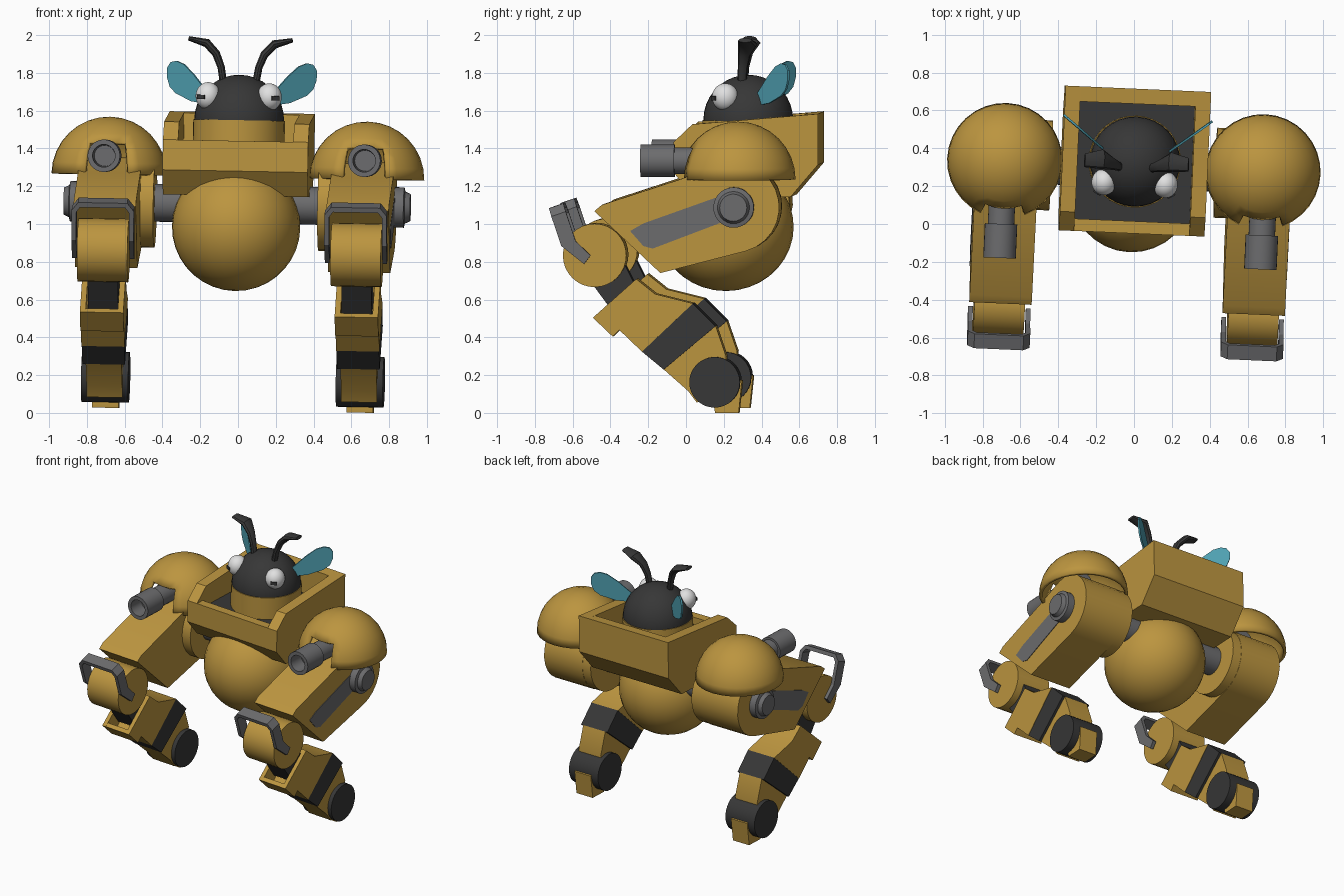
import bpy, bmesh, math
from mathutils import Matrix, Vector

if "Cube" in bpy.data.objects:
    bpy.data.objects.remove(bpy.data.objects["Cube"])


def material(name, r, g, b):
    m = bpy.data.materials.new(name)
    m.diffuse_color = (r, g, b, 1)
    m.use_nodes = True
    m.node_tree.nodes["Principled BSDF"].inputs["Base Color"].default_value = m.diffuse_color
    return m


GOLD = material("gold", 0.50, 0.30, 0.05)
DARK = material("charcoal", 0.038, 0.038, 0.038)
GREY = material("steel_grey", 0.15, 0.15, 0.155)
TEAL = material("teal", 0.08, 0.36, 0.45)
WHITE = material("eye_white", 0.75, 0.75, 0.75)

# Slight lean and turn of the whole machine
PIVOT = Vector((0, 0.3, 1.3))
POSE = (Matrix.Translation(PIVOT) @ Matrix.Rotation(math.radians(-2.5), 4, 'Z')
        @ Matrix.Rotation(math.radians(1.1), 4, 'Y') @ Matrix.Translation(-PIVOT))


def finish(bm, name, mat, pair):
    """Make one centred object, or a right and left pair."""
    bmesh.ops.remove_doubles(bm, verts=bm.verts, dist=1e-5)
    sides = (("right_", 1), ("left_", -1)) if pair else (("", 1),)
    made = []
    for prefix, s in sides:
        part = bm.copy()
        bmesh.ops.transform(part, matrix=POSE @ Matrix.Diagonal((s, 1, 1, 1)), verts=part.verts)
        bmesh.ops.recalc_face_normals(part, faces=part.faces)
        me = bpy.data.meshes.new(prefix + name)
        part.to_mesh(me)
        part.free()
        me.materials.append(mat)
        me.polygons.foreach_set("use_smooth", [True] * len(me.polygons))
        me.set_sharp_from_angle(angle=math.radians(32))
        ob = bpy.data.objects.new(prefix + name, me)
        bpy.context.collection.objects.link(ob)
        made.append(ob)
    bm.free()
    return made


def solid(name, pts, vec, mat, pair=True):
    """Extrude a 3D polygon along a vector."""
    bm = bmesh.new()
    a = [bm.verts.new(p) for p in pts]
    b = [bm.verts.new(Vector(p) + Vector(vec)) for p in pts]
    bm.faces.new(a)
    bm.faces.new(b[::-1])
    n = len(a)
    for i in range(n):
        j = (i + 1) % n
        bm.faces.new((a[i], b[i], b[j], a[j]))
    return finish(bm, name, mat, pair)


def prism(name, yz, x0, x1, mat, pair=True, shift=(0, 0)):
    """Side profile extruded across x."""
    pts = [(x0, y + shift[0], z + shift[1]) for y, z in yz]
    return solid(name, pts, (x1 - x0, 0, 0), mat, pair)


def loft(name, rings, mat, pair):
    bm = bmesh.new()
    rows = [[bm.verts.new(p) for p in ring] for ring in rings]
    n = len(rows[0])
    for a, b in zip(rows, rows[1:]):
        for i in range(n):
            j = (i + 1) % n
            bm.faces.new((a[i], a[j], b[j], b[i]))
    bm.faces.new(rows[0])
    bm.faces.new(rows[-1])
    return finish(bm, name, mat, pair)


def turned(name, profile, centre, axis, mat, pair=True, seg=28):
    """Round part from (distance along axis, radius) points."""
    rings = []
    for t, r in profile:
        ring = []
        for i in range(seg):
            a = math.tau * i / seg
            c, s = r * math.cos(a), r * math.sin(a)
            off = {'x': (t, c, s), 'y': (c, t, s), 'z': (c, s, t)}[axis]
            ring.append(Vector(centre) + Vector(off))
        rings.append(ring)
    return loft(name, rings, mat, pair)


def ball(name, centre, radii, mat, pair=False):
    bm = bmesh.new()
    bmesh.ops.create_uvsphere(bm, u_segments=32, v_segments=18, radius=1)
    bmesh.ops.transform(bm, verts=bm.verts,
                        matrix=Matrix.Translation(centre) @ Matrix.Diagonal((*radii, 1)))
    return finish(bm, name, mat, pair)


# Belly and open cockpit tub
ball("belly", (0, 0.21, 0.985), (0.34, 0.36, 0.34), GOLD)
prism("tub_base", [(-0.05, 1.28), (0.06, 1.15), (0.57, 1.15), (0.715, 1.32), (0.715, 1.38),
                   (-0.05, 1.38)], -0.385, 0.385, GOLD, False)
prism("tub_side_wall", [(-0.05, 1.38), (-0.05, 1.44), (0.05, 1.535), (0.715, 1.59),
                        (0.715, 1.38)], 0.305, 0.385, GOLD)
prism("tub_front_wall", [(-0.05, 1.38), (-0.05, 1.44), (0.015, 1.44), (0.015, 1.38)],
      -0.305, 0.305, GOLD, False)
prism("tub_back_wall", [(0.635, 1.38), (0.635, 1.583), (0.715, 1.59), (0.715, 1.38)],
      -0.305, 0.305, GOLD, False)
prism("tub_floor", [(0.015, 1.378), (0.635, 1.378), (0.635, 1.387), (0.015, 1.387)],
      -0.305, 0.305, DARK, False)

# Head, collar, eyes
ball("head", (0, 0.33, 1.55), (0.238, 0.238, 0.24), DARK)
turned("collar", [(1.38, 0.243), (1.55, 0.243)], (0, 0.33, 0), 'z', GOLD, False, 36)
ball("eye", (0.162, 0.215, 1.675), (0.066, 0.07, 0.073), WHITE, True)
look = Vector((0.5, -0.86, -0.08)).normalized()
across = look.cross(Vector((0, 0, 1))).normalized()
mid = Vector((0.162, 0.215, 1.675)) + look * 0.066
up = Vector((0, 0, 0.011))
solid("pupil", [mid - across * 0.022 - up, mid + across * 0.022 - up,
                mid + across * 0.022 + up, mid - across * 0.022 + up], look * 0.008, DARK)

# Antennae: flattened tubes that widen to the tip
path = [(0.085, 0.30, 1.74), (0.10, 0.305, 1.83), (0.128, 0.315, 1.90),
        (0.18, 0.335, 1.955), (0.275, 0.325, 1.978)]
rings = []
for i, p in enumerate(path):
    d = Vector(path[min(i + 1, 4)]) - Vector(path[max(i - 1, 0)])
    side = Vector((d.z, 0, -d.x)).normalized()
    wide, thin = [(0.024, 0.02), (0.026, 0.02), (0.034, 0.022), (0.052, 0.024), (0.036, 0.012)][i]
    rings.append([Vector(p) + Vector((0, wide * math.cos(k * math.tau / 10), 0))
                  + side * thin * math.sin(k * math.tau / 10) for k in range(10)])
loft("antenna", rings, DARK, True)

# Thin leaf-shaped wings
leaf = [(0, 1.63), (0, 1.69), (0.35, 1.785), (0.6, 1.84), (0.78, 1.857), (0.92, 1.85),
        (1, 1.82), (1, 1.77), (0.93, 1.72), (0.78, 1.685), (0.4, 1.645)]
solid("wing", [(0.165 + 0.225 * t, 0.39 + 0.175 * t, z) for t, z in leaf],
      (0.007, -0.009, 0), TEAL)

# Everything on the limbs is placed with this offset
D = (0.03, 0.014)
SY, SZ = 0.26 + D[0], 1.09 + D[1]

# Hollow shoulder domes with a front notch for the cannon
bm = bmesh.new()
bmesh.ops.create_uvsphere(bm, u_segments=32, v_segments=16, radius=0.305)
bmesh.ops.delete(bm, geom=[v for v in bm.verts if v.co.z < -0.001], context='VERTS')
notch = []
for f in bm.faces:
    c = f.calc_center_median()
    if c.y < 0 and abs(c.x / c.y) < math.tan(math.radians(22)) and c.z < 0.165:
        notch.append(f)
bmesh.ops.delete(bm, geom=notch, context='FACES')
bmesh.ops.translate(bm, verts=bm.verts, vec=(0.683, 0.305, 1.25))
for ob in finish(bm, "shoulder_dome", GOLD, True):
    mod = ob.modifiers.new("thickness", 'SOLIDIFY')
    mod.thickness = 0.022

# Cannon with a bored barrel
turned("cannon", [(0.32, 0.07), (-0.03, 0.07), (-0.03, 0.086), (-0.21, 0.086), (-0.21, 0.06),
                  (-0.10, 0.055)], (0.69, 0, 1.348), 'y', GREY)

# Upper arm: rounded shoulder end running to a bevelled front
arm = [(0.26 + 0.24 * math.cos(math.radians(a)), 1.09 + 0.24 * math.sin(math.radians(a)))
       for a in range(-75, 108, 14)]
arm += [(0.19, 1.318), (-0.02, 1.24), (-0.44, 1.103), (-0.48, 1.07), (-0.13, 0.742)]
prism("upper_arm", arm, 0.505, 0.835, GOLD, shift=D)
turned("arm_inner_drum", [(0.435, 0.238), (0.52, 0.238)], (0, SY, SZ), 'x', GOLD)
turned("shoulder_axle", [(0.2, 0.1), (0.6, 0.1)], (0, SY, SZ), 'x', GREY)
turned("shoulder_bolt", [(0.82, 0.107), (0.885, 0.107), (0.89, 0.085), (0.918, 0.072)],
       (0, SY, SZ), 'x', GREY)
prism("arm_panel", [(-0.29, 0.965), (-0.22, 1.005), (0.16, 1.14), (0.22, 1.02), (-0.17, 0.872),
                    (-0.22, 0.885)], 0.832, 0.839, GREY, shift=D)

# Elbow drum and guard handle
EY, EZ = -0.48 + D[0], 0.835 + D[1]
turned("elbow_drum", [(0.538, 0.168), (0.805, 0.168)], (0, EY, EZ), 'x', GOLD, seg=32)
hoop = [(0.505, 0), (0.505, 0.165), (0.54, 0.21), (0.80, 0.21), (0.835, 0.165), (0.835, 0),
        (0.81, 0), (0.81, 0.155), (0.79, 0.183), (0.55, 0.183), (0.53, 0.155), (0.53, 0)]
solid("guard_hoop", [(x, -0.655 + D[0] - 0.32 * s, 0.885 + D[1] + 0.95 * s) for x, s in hoop],
      (0, 0.076, 0.026), GREY)
for n, x in (("inner", 0.505), ("outer", 0.81)):
    prism("guard_arm_" + n, [(-0.655, 0.885), (-0.579, 0.911), (-0.50, 0.835), (-0.535, 0.79)],
          x, x + 0.025, GREY, shift=D)

# Lower leg: hollow socket, dark band, ankle
prism("knee_link", [(-0.50, 0.69), (-0.36, 0.50), (-0.22, 0.58), (-0.32, 0.78)],
      0.592, 0.752, DARK, shift=D)
shin = [(-0.49, 0.505), (-0.26, 0.71), (-0.16, 0.63), (0.04, 0.58), (-0.23, 0.325),
        (-0.35, 0.44), (-0.385, 0.405)]
for n, x in (("inner", 0.56), ("outer", 0.76)):
    prism("shin_wall_" + n, shin, x, x + 0.03, GOLD, shift=D)
prism("shin_core", [(-0.49, 0.505), (-0.465, 0.525), (-0.37, 0.45), (-0.22, 0.585), (-0.28, 0.69),
                    (-0.26, 0.71), (-0.16, 0.63), (0.04, 0.58), (-0.23, 0.325), (-0.35, 0.44),
                    (-0.385, 0.405)], 0.59, 0.76, GOLD, shift=D)
prism("shin_band", [(-0.23, 0.325), (0.04, 0.58), (0.16, 0.46), (-0.115, 0.23)],
      0.562, 0.788, DARK, shift=D)
prism("ankle", [(-0.115, 0.23), (0.16, 0.46), (0.215, 0.30), (0.20, 0.18), (0.06, 0.055),
                (0.015, 0.115)], 0.58, 0.77, GOLD, shift=D)

# Ankle wheel and toe block
turned("ankle_wheel", [(0.55, 0.134), (0.80, 0.134)], (0, 0.155 + D[0], 0.163 + D[1]), 'x',
       DARK, seg=32)
prism("foot", [(0.15, 0.03), (0.155, 0.0), (0.28, 0.0), (0.298, 0.17), (0.2, 0.2)],
      0.605, 0.745, GOLD, shift=D)
